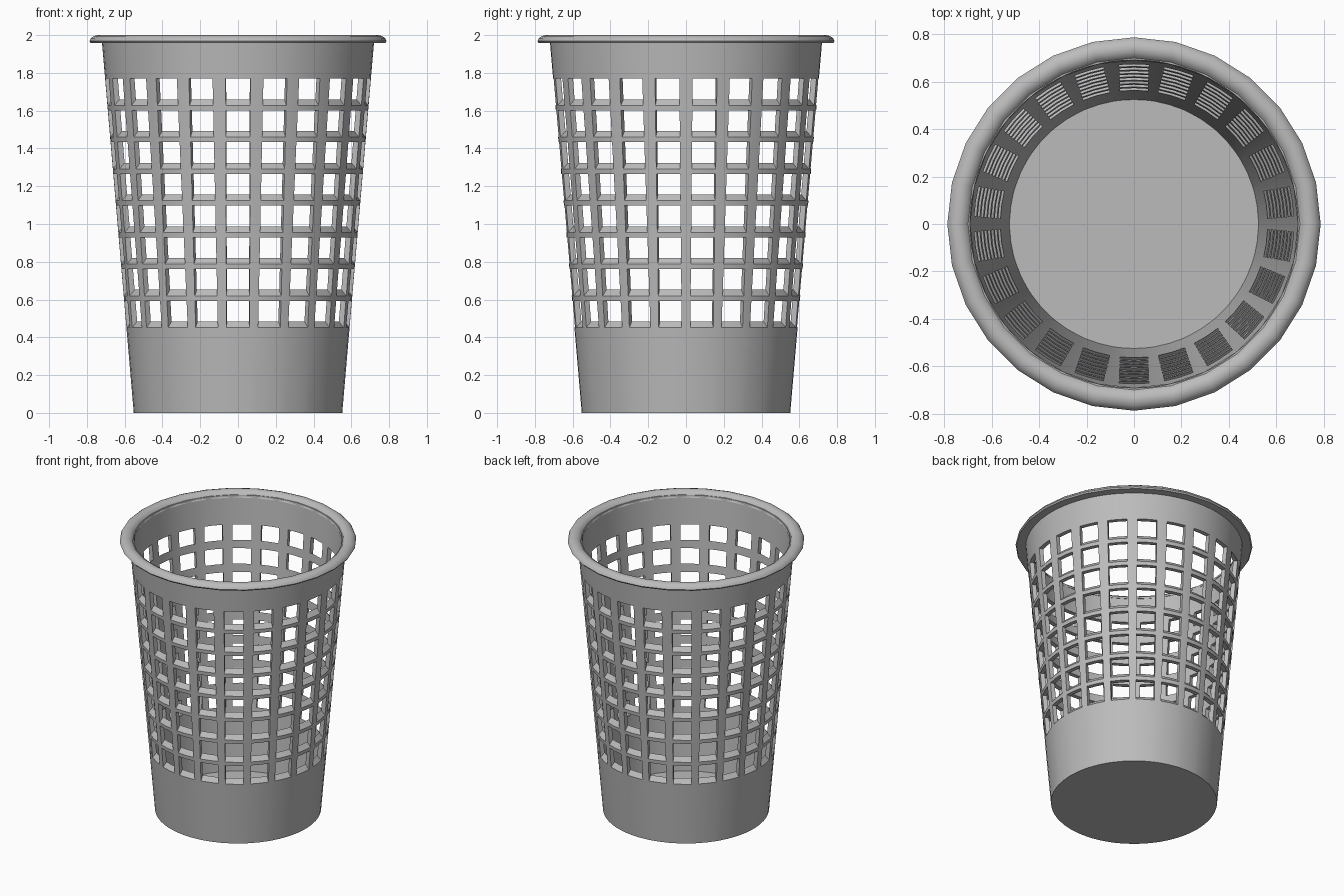
import bpy, bmesh, math

if "Cube" in bpy.data.objects:
    bpy.data.objects.remove(bpy.data.objects["Cube"], do_unlink=True)

COLUMNS, ROWS = 22, 8            # openings around and up the wall
WALL_TOP, THICK = 1.975, 0.03
HOLE_BASE, PITCH, HOLE_H, LEDGE = 0.452, 0.168, 0.141, 0.032

grey = bpy.data.materials.new("grey plastic")
grey.use_nodes = True
colour = (0.5, 0.5, 0.5, 1)
grey.diffuse_color = colour
grey.node_tree.nodes["Principled BSDF"].inputs["Base Color"].default_value = colour


def finish(bm, name, angle):
    bmesh.ops.recalc_face_normals(bm, faces=bm.faces[:])
    mesh = bpy.data.meshes.new(name)
    bm.to_mesh(mesh)
    bm.free()
    mesh.materials.append(grey)
    obj = bpy.data.objects.new(name, mesh)
    bpy.context.collection.objects.link(obj)
    bpy.ops.object.select_all(action="DESELECT")
    obj.select_set(True)
    bpy.context.view_layer.objects.active = obj
    bpy.ops.object.shade_smooth_by_angle(angle=math.radians(angle))
    return obj


def wall_radius(z):
    return 0.552 + 0.0857 * z


def polar(r, a, z):
    return (r * math.sin(a), -r * math.cos(a), z)


# Heights on the outer and inner skin; each opening has a sloping sill
levels = [(0, THICK)]
for row in range(ROWS):
    z = HOLE_BASE + row * PITCH
    levels += [(z, z + LEDGE), (z + HOLE_H, z + HOLE_H)]
levels.append((WALL_TOP, WALL_TOP))

# Basket: latticed double-skinned wall with a solid floor
bm = bmesh.new()
N = COLUMNS * 4
step = math.tau / COLUMNS


def ring(z, inset):
    r = wall_radius(z)
    half = (0.06 + 0.003 * z) / r
    offsets = (-half, 0, half, step / 2)
    return [bm.verts.new(polar(r - inset, c * step + o, z))
            for c in range(COLUMNS) for o in offsets]


outer = [ring(zo, 0) for zo, zi in levels]
inner = [ring(zi, THICK) for zo, zi in levels]


def solid(j, i):
    return not (j % 2 == 1 and 0 < j < len(levels) - 1 and i % 4 < 2)


for j in range(len(levels) - 1):
    for i in range(N):
        if not solid(j, i):
            continue
        k = (i + 1) % N
        for skin in (outer, inner):
            bm.faces.new((skin[j][i], skin[j][k], skin[j + 1][k], skin[j + 1][i]))
        # Reveals wherever the wall meets an opening, and the top edge
        edges = []
        if j == len(levels) - 2 or not solid(j + 1, i):
            edges.append((j + 1, i, j + 1, k))
        if j > 0 and not solid(j - 1, i):
            edges.append((j, i, j, k))
        if not solid(j, k):
            edges.append((j, k, j + 1, k))
        if not solid(j, (i - 1) % N):
            edges.append((j, i, j + 1, i))
        for a, b, c, d in edges:
            bm.faces.new((outer[a][b], outer[c][d], inner[c][d], inner[a][b]))
bm.faces.new(outer[0])
bm.faces.new(inner[0])
finish(bm, "basket", 30)

# Rim: rounded lip swept around the top
profile = [(0.69, 1.958), (0.78, 1.958), (0.787, 1.968), (0.78, 1.982),
           (0.765, 1.994), (0.745, 2.0), (0.725, 1.997), (0.705, 1.985)]
SEGMENTS = 28
bm = bmesh.new()
rings = [[bm.verts.new(polar(r, s * math.tau / SEGMENTS, z)) for r, z in profile]
         for s in range(SEGMENTS)]
for s in range(SEGMENTS):
    a, b = rings[s], rings[(s + 1) % SEGMENTS]
    for p in range(len(profile)):
        q = (p + 1) % len(profile)
        bm.faces.new((a[p], b[p], b[q], a[q]))
finish(bm, "rim", 40)
